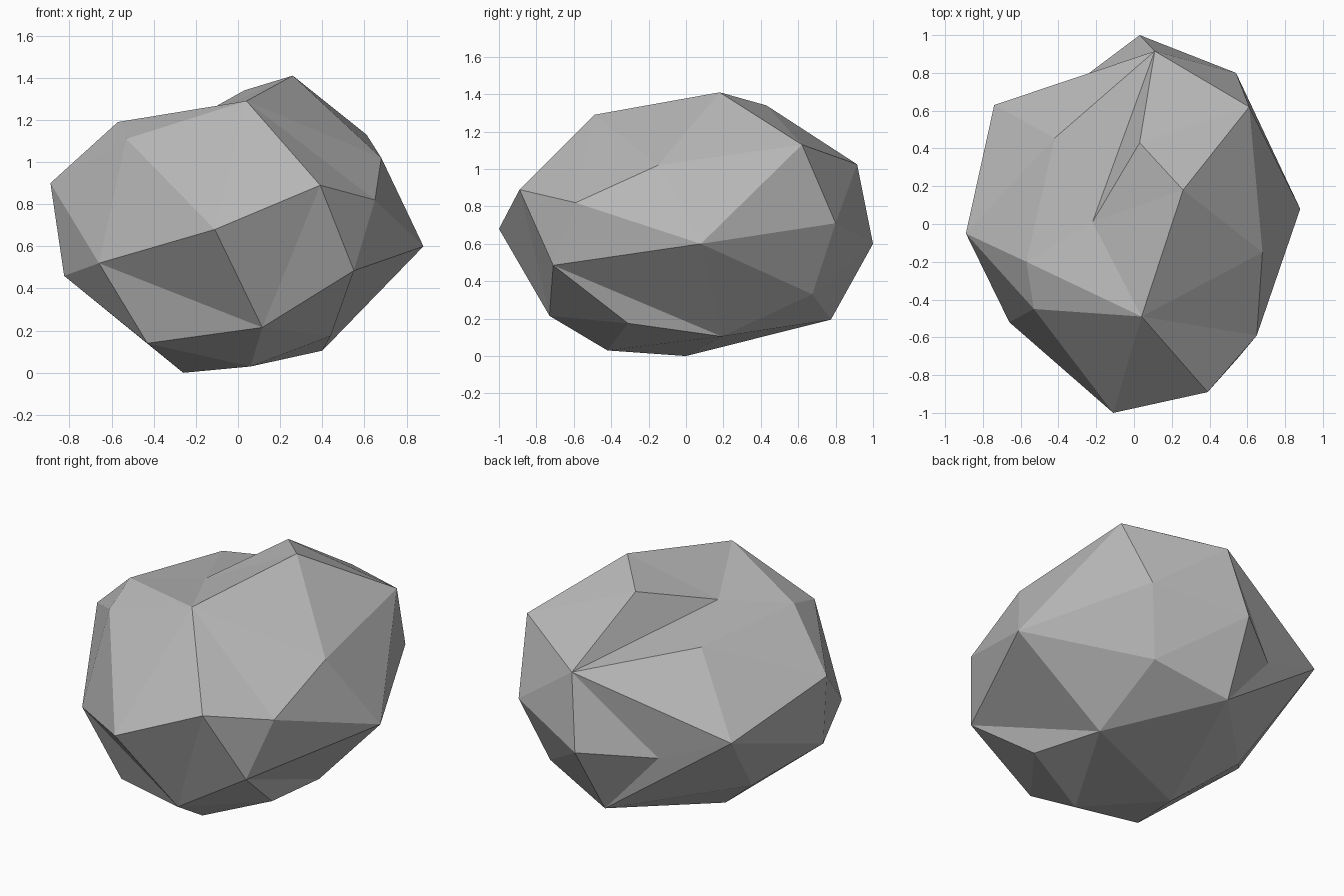
import bpy
import bmesh

default_cube = bpy.data.objects.get("Cube")
if default_cube:
    bpy.data.objects.remove(default_cube, do_unlink=True)

# Corners of the boulder, named by where they sit
corners = {
    # upper surface
    "peak": (.26, .18, 1.41),
    "crest_back": (.03, .43, 1.34),
    "crest_front": (.04, -.49, 1.29),
    "brow_right": (-.57, -.2, 1.19),
    "brow_front": (-.53, -.45, 1.11),
    "brow_back": (-.42, .455, 1.14),
    "shoulder_back_left": (.61, .62, 1.13),
    "shoulder_back": (.11, .915, 1.025),
    "shoulder_left": (.68, -.15, 1.02),
    # belt around the middle
    "belt_right": (-.89, -.05, .9),
    "belt_front_left": (.39, -.89, .89),
    "belt_left_upper": (.65, -.59, .82),
    "belt_front": (-.11, -1, .68),
    "belt_left": (.88, .08, .6),
    "belt_back_left": (.54, .8, .71),
    "belt_back": (.03, 1, .6),
    "belt_back_right": (-.74, .63, .72),
    "belt_front_right": (-.66, -.52, .52),
    "belt_left_lower": (.55, -.71, .485),
    "belt_right_lower": (-.825, -.11, .46),
    # underside
    "under_back_left": (.42, .675, .33),
    "under_back": (-.01, .775, .195),
    "under_right": (-.57, .195, .26),
    "under_front": (.115, -.73, .215),
    "under_front_right": (-.43, -.48, .14),
    "under_front_left": (.44, -.31, .175),
    "base_left": (.4, .19, .105),
    "base_front": (.06, -.42, .03),
    "base_right": (-.26, 0, 0),
}

# Hollows lie below the hull that spans the other corners
hollows = {
    "notch": (-.22, .01, 1.2),
    "back_dip": (-.33, .73, .56),
}

bm = bmesh.new()
vert = {name: bm.verts.new(co) for name, co in corners.items()}
bmesh.ops.convex_hull(bm, input=list(bm.verts))
for name, co in hollows.items():
    vert[name] = bm.verts.new(co)


def crease(hub, *ring):
    """Replace the facets inside a ring of corners by a fan around the hub."""
    inside = {vert[name] for name in ring}
    facets = [f for f in bm.faces if inside.issuperset(f.verts)]
    bmesh.ops.delete(bm, geom=facets, context='FACES')
    rim = [e for e in bm.edges if e.is_boundary and vert[hub] not in e.verts]
    for edge in rim:
        bm.faces.new((vert[hub], *edge.verts))


# Notch on top and dip at the back
crease("notch", "crest_front", "peak", "crest_back",
       "shoulder_back", "brow_back", "brow_right")
crease("back_dip", "shoulder_back", "belt_back_right",
       "under_back", "belt_back")

# Shallow inward creases between neighbouring facets
crease("belt_left_lower", "belt_left_lower", "belt_left",
       "base_left", "under_front_left")
crease("belt_front_right", "belt_front_right", "belt_front",
       "under_front", "under_front_right")
crease("belt_front_left", "belt_front_left", "belt_front",
       "under_front", "belt_left_lower")
crease("crest_front", "crest_front", "belt_front_left",
       "belt_left_upper", "shoulder_left")

bmesh.ops.delete(bm, geom=[v for v in bm.verts if not v.link_faces],
                 context='VERTS')
bmesh.ops.recalc_face_normals(bm, faces=list(bm.faces))

# Flat-shaded boulder object
mesh = bpy.data.meshes.new("boulder")
bm.to_mesh(mesh)
bm.free()
boulder = bpy.data.objects.new("boulder", mesh)
bpy.context.collection.objects.link(boulder)

# Single stone grey
stone = bpy.data.materials.new("stone_grey")
stone.use_nodes = True
grey = (.48, .48, .48, 1)
stone.diffuse_color = grey
for node in stone.node_tree.nodes:
    if node.type == 'BSDF_PRINCIPLED':
        node.inputs["Base Color"].default_value = grey
        node.inputs["Roughness"].default_value = .9
mesh.materials.append(stone)
